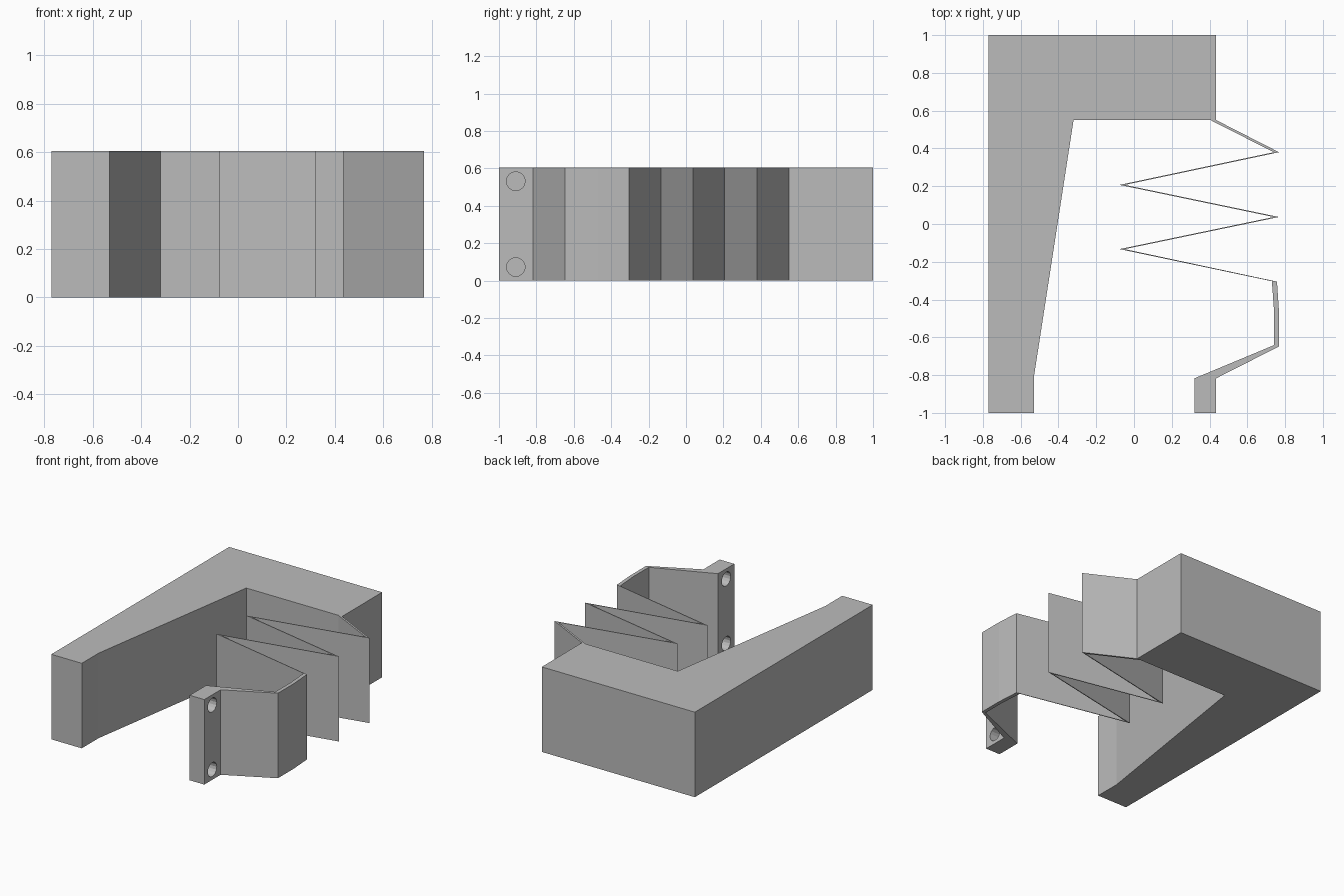
import bpy, bmesh
from mathutils import Matrix

HEIGHT = 0.605

if "Cube" in bpy.data.objects:
    bpy.data.objects.remove(bpy.data.objects["Cube"], do_unlink=True)

grey = bpy.data.materials.new("plain grey")
grey.use_nodes = True
colour = (0.5, 0.5, 0.5, 1)
grey.diffuse_color = colour
grey.node_tree.nodes["Principled BSDF"].inputs["Base Color"].default_value = colour


def finish(name, bm):
    bmesh.ops.recalc_face_normals(bm, faces=bm.faces)
    mesh = bpy.data.meshes.new(name)
    bm.to_mesh(mesh)
    bm.free()
    mesh.materials.append(grey)
    obj = bpy.data.objects.new(name, mesh)
    bpy.context.collection.objects.link(obj)
    return obj


def extrude_outline(name, outline):
    """Raise a plan outline to the full height."""
    bm = bmesh.new()
    base = bm.faces.new([bm.verts.new((x, y, 0)) for x, y in outline])
    top = bmesh.ops.extrude_face_region(bm, geom=[base], use_keep_orig=True)["geom"]
    bmesh.ops.translate(bm, vec=(0, 0, HEIGHT),
                        verts=[v for v in top if isinstance(v, bmesh.types.BMVert)])
    return finish(name, bm)


# Heavy L-shaped bracket with a tapering leg
extrude_outline("bracket", [(-0.77, 1), (0.435, 1), (0.435, 0.55), (-0.32, 0.55),
                            (-0.53, -0.81), (-0.53, -1), (-0.77, -1)])

# Thin folded spring: outer and inner edges of one continuous strip
right, left, fold = 0.768, -0.077, 0.028
outer = [(0.435, 0.55), (right, 0.38), (left + fold, 0.207), (right, 0.037),
         (left + fold, -0.133), (0.757, -0.305)]
inner = [(0.405, 0.55), (right - fold, 0.38), (left, 0.207), (right - fold, 0.037),
         (left, -0.133), (0.73, -0.303)]
extrude_outline("folded_spring", outer + inner[::-1])

# Stiff elbow that carries the spring to the mounting tab
extrude_outline("elbow", [(0.757, -0.305), (0.768, -0.47), (0.768, -0.648), (0.435, -0.817),
                          (0.32, -0.817), (0.742, -0.641), (0.742, -0.47), (0.73, -0.303)])

# Mounting tab with two bolt holes
tab = extrude_outline("mounting_tab", [(0.32, -0.817), (0.435, -0.817), (0.435, -1), (0.32, -1)])
bm = bmesh.new()
for z in (0.073, HEIGHT - 0.073):
    place = Matrix.Translation((0.377, -0.91, z)) @ Matrix.Rotation(1.5708, 4, "Y")
    bmesh.ops.create_cone(bm, cap_ends=True, segments=16, radius1=0.05, radius2=0.05,
                          depth=0.3, matrix=place)
cutter = finish("bolt_hole_cutter", bm)
cutter.hide_render = True
cutter.hide_viewport = True
holes = tab.modifiers.new("bolt holes", "BOOLEAN")
holes.operation = "DIFFERENCE"
holes.solver = "EXACT"
holes.object = cutter
